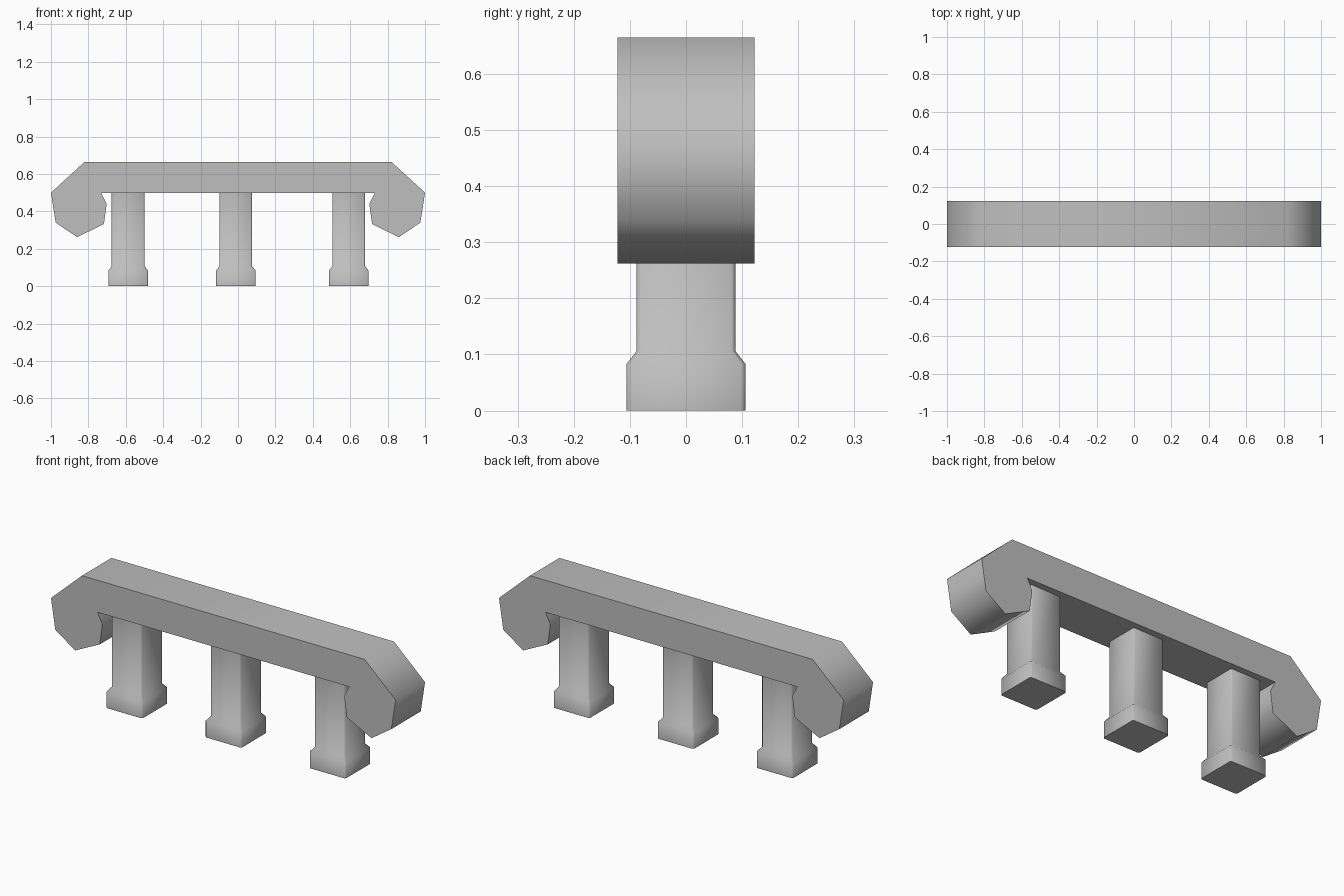
import bpy, bmesh, math

cube = bpy.data.objects.get("Cube")
if cube:
    bpy.data.objects.remove(cube, do_unlink=True)

# Single grey material
grey = bpy.data.materials.new("plain grey")
grey.use_nodes = True
grey.diffuse_color = (0.52, 0.52, 0.52, 1)
grey.node_tree.nodes["Principled BSDF"].inputs["Base Color"].default_value = (0.52, 0.52, 0.52, 1)


def finish(bm, name, location=(0, 0, 0)):
    """Turn a bmesh into a smooth-shaded object with sharp hard edges."""
    bmesh.ops.recalc_face_normals(bm, faces=bm.faces)
    mesh = bpy.data.meshes.new(name)
    bm.to_mesh(mesh)
    bm.free()
    mesh.materials.append(grey)
    obj = bpy.data.objects.new(name, mesh)
    obj.location = location
    bpy.context.collection.objects.link(obj)
    bpy.ops.object.select_all(action='DESELECT')
    obj.select_set(True)
    bpy.context.view_layer.objects.active = obj
    bpy.ops.object.shade_smooth_by_angle(angle=math.radians(70))
    return obj


def make_beam(half_depth):
    """Bar with a hooked end on each side, extruded along y."""
    half = [(0.82, 0.665), (1.0, 0.5), (0.975, 0.34), (0.86, 0.262),
            (0.717, 0.332), (0.702, 0.44), (0.73, 0.497)]
    outline = half + [(-x, z) for x, z in reversed(half)]
    bm = bmesh.new()
    face = bm.faces.new([bm.verts.new((x, -half_depth, z)) for x, z in outline])
    out = bmesh.ops.extrude_face_region(bm, geom=[face])
    moved = [v for v in out["geom"] if isinstance(v, bmesh.types.BMVert)]
    bmesh.ops.translate(bm, verts=moved, vec=(0, 2 * half_depth, 0))
    return finish(bm, "hooked_beam")


def make_post(name, x):
    """Square post with chamfered corners and a wider foot."""
    levels = [(0.0, 0.106), (0.083, 0.106), (0.106, 0.088), (0.5, 0.088)]
    c = 0.007
    bm = bmesh.new()
    rings = []
    for z, r in levels:
        ring = [(r, -r + c), (r, r - c), (r - c, r), (-r + c, r),
                (-r, r - c), (-r, -r + c), (-r + c, -r), (r - c, -r)]
        rings.append([bm.verts.new((px, py, z)) for px, py in ring])
    for low, high in zip(rings, rings[1:]):
        for i in range(8):
            j = (i + 1) % 8
            bm.faces.new((low[i], low[j], high[j], high[i]))
    bm.faces.new(rings[0][::-1])
    bm.faces.new(rings[-1])
    return finish(bm, name, (x, 0, 0))


make_beam(0.122)
for name, x in (("right_post", -0.587), ("middle_post", -0.012), ("left_post", 0.592)):
    make_post(name, x)
